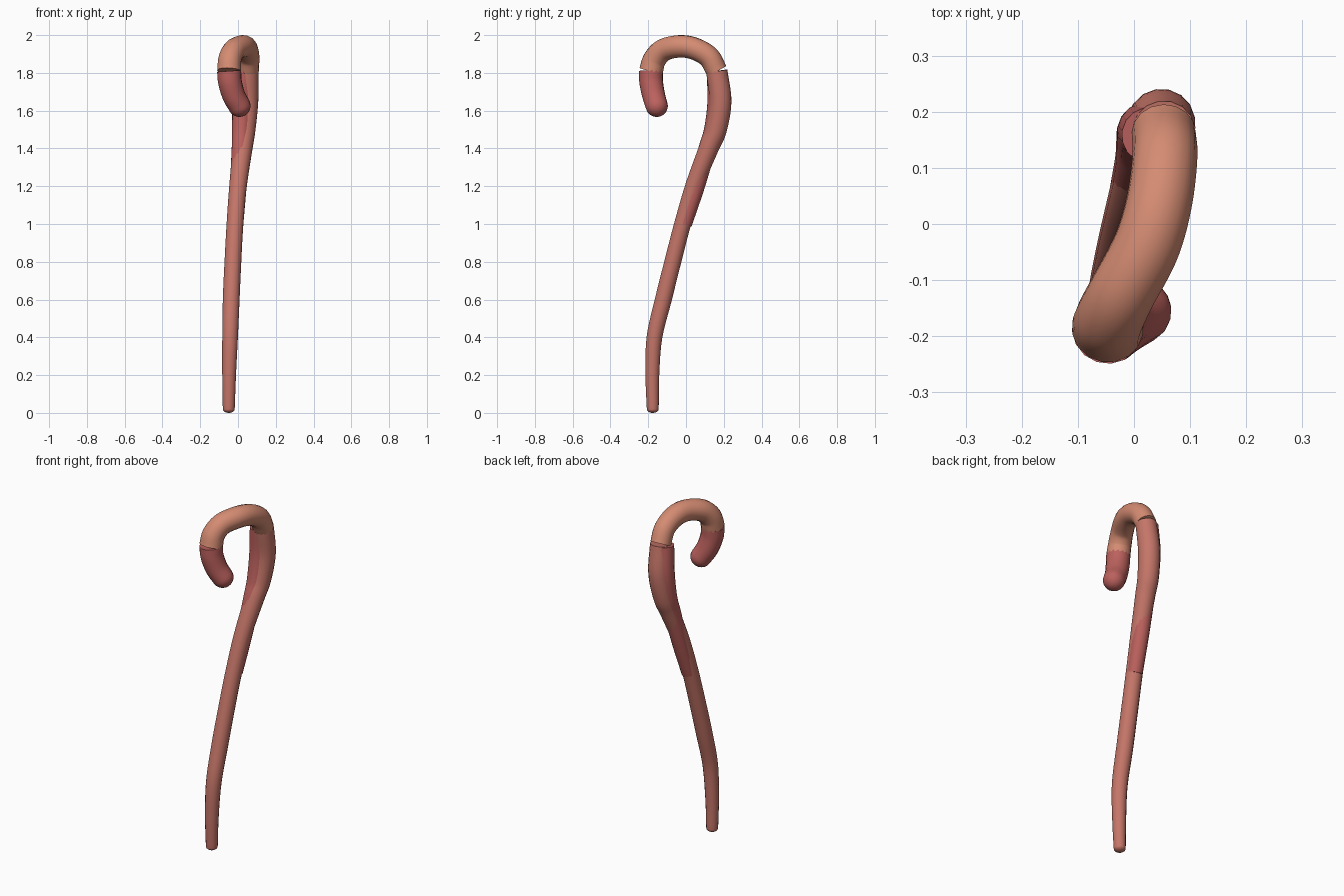
import bpy
import math
from mathutils import Vector

cube = bpy.data.objects.get("Cube")
if cube:
    bpy.data.objects.remove(cube, do_unlink=True)


def material(name, rgb):
    mat = bpy.data.materials.new(name)
    mat.use_nodes = True
    mat.diffuse_color = (*rgb, 1)
    mat.node_tree.nodes["Principled BSDF"].inputs["Base Color"].default_value = (*rgb, 1)
    return mat


def smooth_path(points, steps=8):
    """Catmull-Rom samples through (x, y, z, radius) points."""
    pts = [Vector(p) for p in points]
    pts = [2 * pts[0] - pts[1]] + pts + [2 * pts[-1] - pts[-2]]
    out = []
    for a, b, c, d in zip(pts, pts[1:], pts[2:], pts[3:]):
        for i in range(steps):
            t = i / steps
            out.append(0.5 * (2 * b + (c - a) * t + (2 * a - 5 * b + 4 * c - d) * t * t
                              + (3 * b - a - 3 * c + d) * t ** 3))
    out.append(pts[-2])
    return out


def tube(name, points, mat, dome=0.0):
    """Sweep a round section along a path; dome rounds off the far end."""
    path = smooth_path(points)
    if dome:
        end = path[-1].copy()
        direction = (end - path[-2]).to_3d().normalized()
        for i in range(1, 9):
            angle = math.pi / 2 * i / 8
            centre = end.to_3d() + direction * dome * math.sin(angle)
            path.append(Vector((*centre, max(end.w * math.cos(angle), 0.001))))
    curve = bpy.data.curves.new(name, "CURVE")
    curve.dimensions = "3D"
    curve.bevel_depth = 1
    curve.bevel_resolution = 6
    curve.use_fill_caps = True
    spline = curve.splines.new("POLY")
    spline.points.add(len(path) - 1)
    for point, p in zip(spline.points, path):
        point.co = (*p.to_3d(), 1)
        point.radius = p.w
    obj = bpy.data.objects.new(name, curve)
    bpy.context.collection.objects.link(obj)
    bpy.ops.object.select_all(action="DESELECT")
    obj.select_set(True)
    bpy.context.view_layer.objects.active = obj
    bpy.ops.object.convert(target="MESH")
    obj = bpy.context.object
    obj.data.materials.clear()
    obj.data.materials.append(mat)
    bpy.ops.object.shade_smooth_by_angle(angle=math.radians(50))
    return obj


orange = material("arch_orange", (0.66, 0.26, 0.17))
salmon = material("shaft_salmon", (0.56, 0.18, 0.14))
red = material("inner_red", (0.50, 0.12, 0.11))

# Curved handle over the top
tube("handle_arch", [
    (-0.047, -0.185, 1.81, 0.064), (-0.043, -0.167, 1.87, 0.062),
    (-0.02, -0.12, 1.92, 0.06), (0.022, -0.04, 1.94, 0.06),
    (0.045, 0.04, 1.93, 0.059), (0.055, 0.12, 1.885, 0.058),
    (0.053, 0.163, 1.81, 0.057)], orange)

# Short drooping tip of the handle
tube("handle_tip", [
    (-0.047, -0.185, 1.81, 0.064), (-0.042, -0.184, 1.75, 0.063),
    (-0.022, -0.171, 1.68, 0.061), (0.008, -0.155, 1.625, 0.059)], red, dome=0.058)

# Long tapering shaft
tube("shaft", [
    (0.053, 0.163, 1.81, 0.057), (0.049, 0.182, 1.65, 0.059),
    (0.036, 0.16, 1.5, 0.057), (0.024, 0.12, 1.4, 0.053),
    (0.0, 0.042, 1.2, 0.047), (-0.016, -0.018, 1.0, 0.045),
    (-0.027, -0.07, 0.8, 0.045), (-0.036, -0.12, 0.6, 0.045),
    (-0.042, -0.167, 0.4, 0.042), (-0.047, -0.178, 0.2, 0.037),
    (-0.049, -0.176, 0.02, 0.032)], salmon, dome=0.02)

# Second strand merging into the upper shaft
tube("inner_strand", [
    (0.028, 0.158, 1.81, 0.05), (0.022, 0.165, 1.65, 0.052),
    (0.018, 0.145, 1.5, 0.05), (0.013, 0.113, 1.4, 0.047),
    (0.001, 0.055, 1.2, 0.045), (-0.013, -0.01, 1.0, 0.042)], red)
